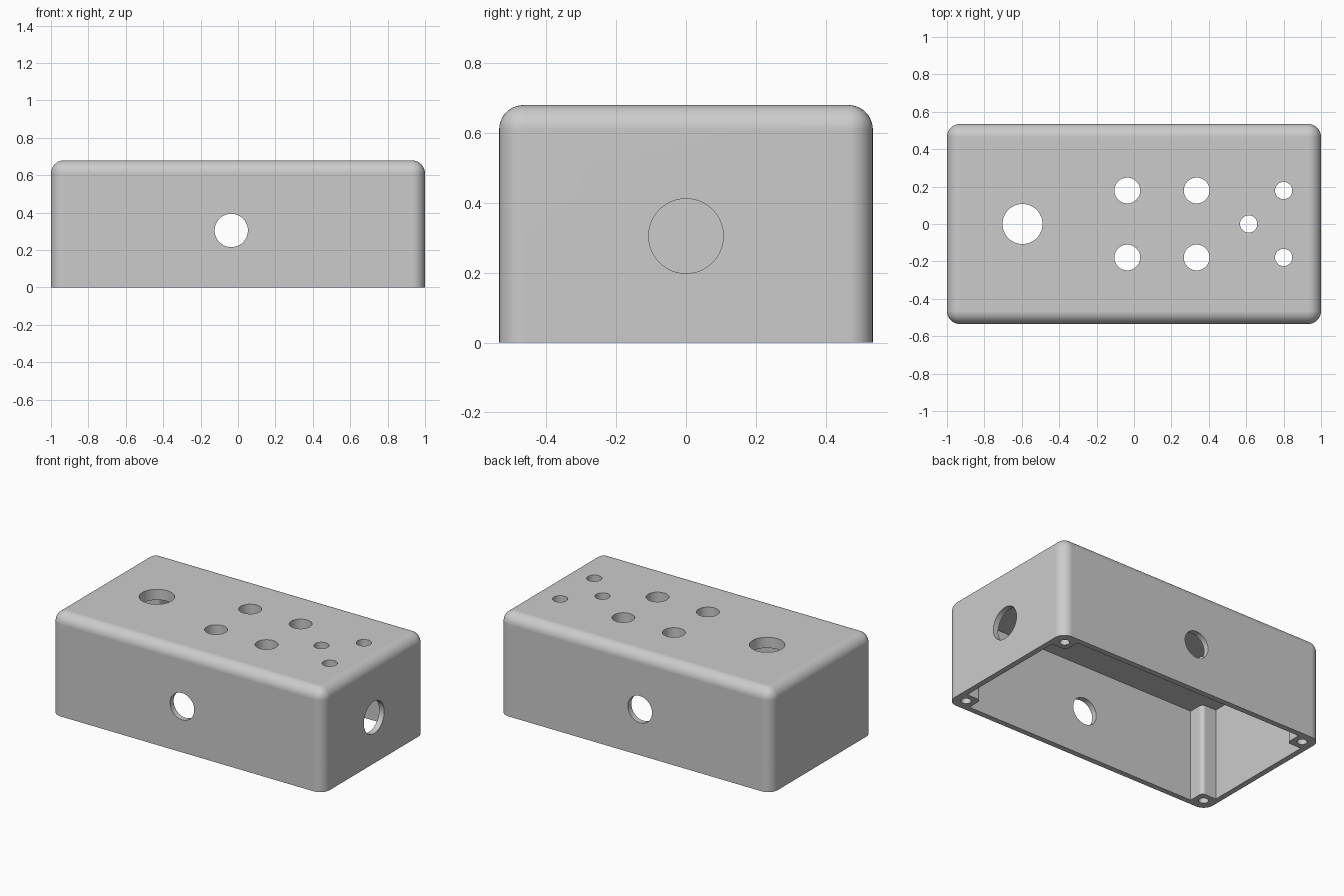
import bpy, bmesh, math
from mathutils import Matrix, Vector

cube = bpy.data.objects.get("Cube")
if cube:
    bpy.data.objects.remove(cube, do_unlink=True)

HX, HY, H = 1.0, 0.535, 0.68       # half length, half width, height
WALL, ROOF, RADIUS, POST = 0.037, 0.071, 0.07, 0.143

grey = bpy.data.materials.new("light grey")
grey.use_nodes = True
grey.diffuse_color = (0.6, 0.6, 0.6, 1)
grey.node_tree.nodes["Principled BSDF"].inputs["Base Color"].default_value = (0.6, 0.6, 0.6, 1)


def make_object(name, bm):
    bmesh.ops.recalc_face_normals(bm, faces=bm.faces)
    mesh = bpy.data.meshes.new(name)
    bm.to_mesh(mesh)
    bm.free()
    mesh.materials.append(grey)
    ob = bpy.data.objects.new(name, mesh)
    bpy.context.collection.objects.link(ob)
    return ob


def cylinder(name, centre, radius, length, axis="Z"):
    bm = bmesh.new()
    turn = {"X": Matrix.Rotation(math.pi / 2, 4, "Y"),
            "Y": Matrix.Rotation(math.pi / 2, 4, "X"),
            "Z": Matrix.Identity(4)}[axis]
    bmesh.ops.create_cone(bm, cap_ends=True, segments=48, radius1=radius, radius2=radius,
                          depth=length, matrix=Matrix.Translation(centre) @ turn)
    return make_object(name, bm)


def cut(target, cutter):
    mod = target.modifiers.new("cut", "BOOLEAN")
    mod.operation, mod.solver, mod.object = "DIFFERENCE", "EXACT", cutter
    bpy.context.view_layer.objects.active = target
    bpy.ops.object.modifier_apply(modifier=mod.name)
    bpy.data.objects.remove(cutter, do_unlink=True)


# Outer shell: block rounded everywhere except around the bottom
bm = bmesh.new()
bmesh.ops.create_cube(bm, size=1, matrix=Matrix.Translation((0, 0, H / 2))
                      @ Matrix.Diagonal((2 * HX, 2 * HY, H, 1)))
rounded = [e for e in bm.edges if max(v.co.z for v in e.verts) > 0.01]
bmesh.ops.bevel(bm, geom=rounded, offset=RADIUS, segments=10, profile=0.5, affect="EDGES")
box = make_object("enclosure", bm)

# Cavity, notched at the corners so that rounded screw posts remain
r = 0.025
ix, iy, px, py = HX - WALL, HY - WALL, HX - POST, HY - POST
corner = [(ix, py)]
for i in range(9):
    a = math.radians(270 - 90 * i / 8)
    corner.append((px + r + r * math.cos(a), py + r + r * math.sin(a)))
corner.append((px, iy))
outline = []
for sx, sy in ((1, 1), (-1, 1), (-1, -1), (1, -1)):
    points = corner if sx * sy > 0 else corner[::-1]
    outline += [(sx * x, sy * y) for x, y in points]
bm = bmesh.new()
base = bm.faces.new([bm.verts.new((x, y, -0.1)) for x, y in outline])
top = bmesh.ops.extrude_face_region(bm, geom=[base])["geom"]
bmesh.ops.translate(bm, vec=Vector((0, 0, H - ROOF + 0.1)),
                    verts=[v for v in top if isinstance(v, bmesh.types.BMVert)])
cut(box, make_object("cavity", bm))

# Holes in the top panel
panel_holes = [(-0.596, 0, 0.107), (0.613, 0, 0.046)]
for sy in (-1, 1):
    panel_holes += [(-0.036, sy * 0.179, 0.069), (0.335, sy * 0.179, 0.069), (0.8, sy * 0.179, 0.046)]
for x, y, radius in panel_holes:
    cut(box, cylinder("panel_hole", (x, y, H), radius, 0.3))

# Holes through the front and back walls, and in one end
cut(box, cylinder("through_hole", (-0.036, 0, 0.305), 0.089, 1.4, "Y"))
cut(box, cylinder("end_hole", (HX, 0, 0.305), 0.107, 0.2, "X"))

# Blind screw holes in the posts
for sx in (-1, 1):
    for sy in (-1, 1):
        cut(box, cylinder("screw_hole", (sx * (HX - 0.08), sy * (HY - 0.08), 0.2), 0.03, 0.6))

# Smooth rounded edges, flat panels
bpy.ops.object.select_all(action="DESELECT")
box.select_set(True)
bpy.context.view_layer.objects.active = box
bpy.ops.object.shade_smooth_by_angle(angle=math.radians(30))
weighted = box.modifiers.new("flat_panels", "WEIGHTED_NORMAL")
weighted.keep_sharp = True
